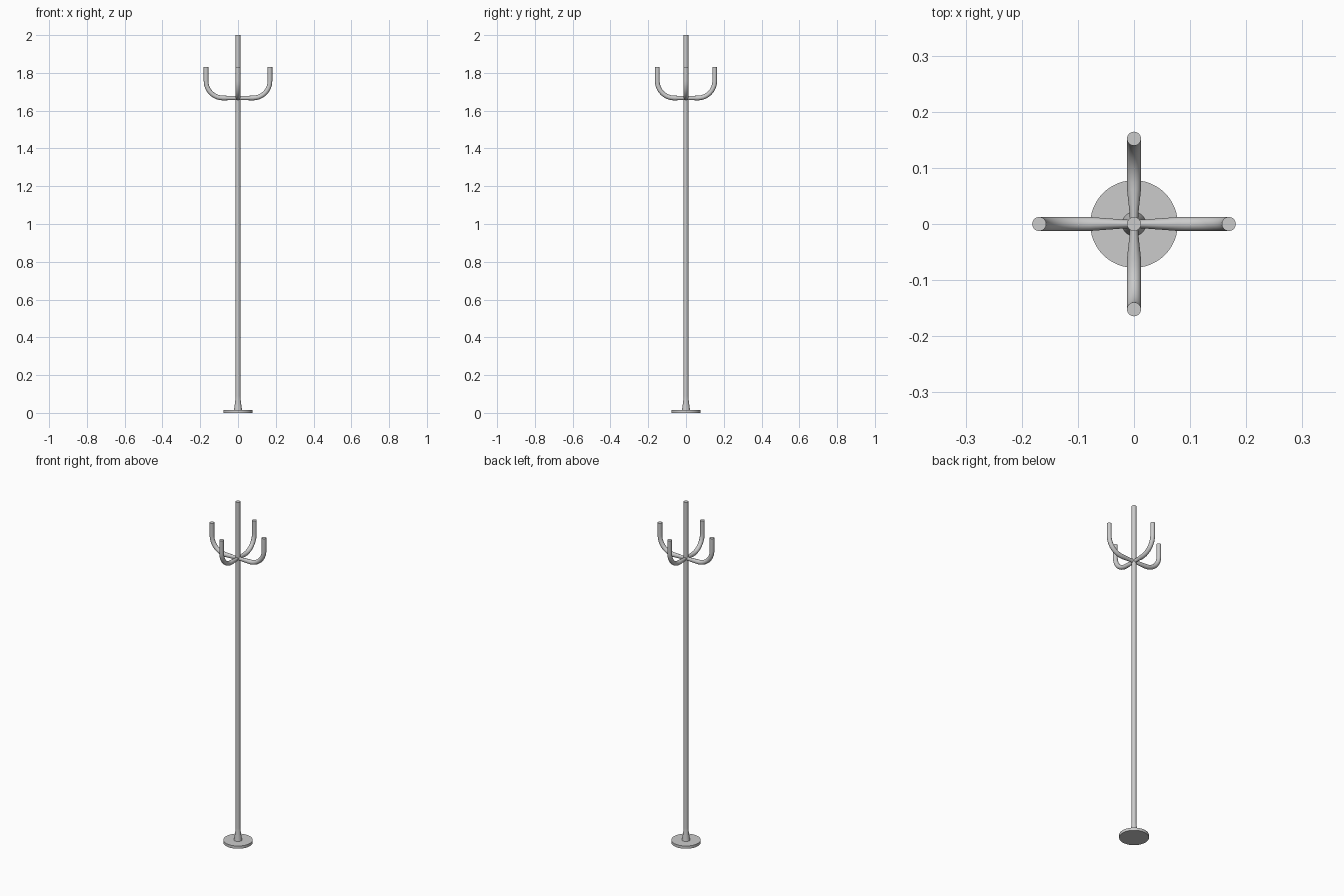
import bpy, bmesh
from math import sin, cos, pi

if "Cube" in bpy.data.objects:
    bpy.data.objects.remove(bpy.data.objects["Cube"])

SIDES = 24


def make_object(name, bm):
    bmesh.ops.recalc_face_normals(bm, faces=bm.faces)
    mesh = bpy.data.meshes.new(name)
    bm.to_mesh(mesh)
    bm.free()
    obj = bpy.data.objects.new(name, mesh)
    bpy.context.collection.objects.link(obj)
    bpy.ops.object.select_all(action='DESELECT')
    obj.select_set(True)
    bpy.context.view_layer.objects.active = obj
    bpy.ops.object.shade_smooth_by_angle(angle=0.6)
    return obj


def skin(name, rings):
    """Bridge a list of point rings into a capped tube."""
    bm = bmesh.new()
    loops = [[bm.verts.new(p) for p in ring] for ring in rings]
    n = len(loops[0])
    for a, b in zip(loops, loops[1:]):
        for i in range(n):
            j = (i + 1) % n
            bm.faces.new((a[i], a[j], b[j], b[i]))
    bm.faces.new(loops[0])
    bm.faces.new(loops[-1])
    return make_object(name, bm)


def lathe(name, profile, sides):
    return skin(name, [[(r * cos(2 * pi * i / sides), r * sin(2 * pi * i / sides), z)
                        for i in range(sides)] for r, z in profile])


def arm(name, reach, turn):
    """Hook arm: runs out from the pole, bends a quarter circle, rises to the tip."""
    z0, bend, top, r = 1.667, 0.09, 1.832, 0.0125
    # path stations: distance, height, slope angle, half width, half height
    path = [(0.0, z0, 0, 0.007, 0.0105), (0.02, z0, 0, 0.008, 0.0108)]
    for k in range(11):
        a = k / 10 * pi / 2
        path.append((reach - bend + bend * sin(a), z0 + bend * (1 - cos(a)), a, r, r))
    path.append((reach, top, pi / 2, r, r))
    rings = []
    for d, z, a, w, h in path:
        ring = []
        for i in range(SIDES):
            t = 2 * pi * i / SIDES
            u, v = d - h * sin(t) * sin(a), w * cos(t)
            ring.append((u * cos(turn) - v * sin(turn),
                         u * sin(turn) + v * cos(turn),
                         z + h * sin(t) * cos(a)))
        rings.append(ring)
    return skin(name, rings)


# Base disc
lathe("base_disc", [(0.078, 0), (0.078, 0.016)], 48)

# Pole with flared foot
lathe("pole", [(0.022, 0.012), (0.0205, 0.022), (0.0165, 0.05),
               (0.0135, 0.075), (0.0125, 0.09), (0.0125, 2.0)], SIDES)

# Four hook arms, the side pair slightly longer
for k, side in enumerate(("right", "back", "left", "front")):
    arm(side + "_arm", 0.169 if k % 2 == 0 else 0.152, k * pi / 2)
